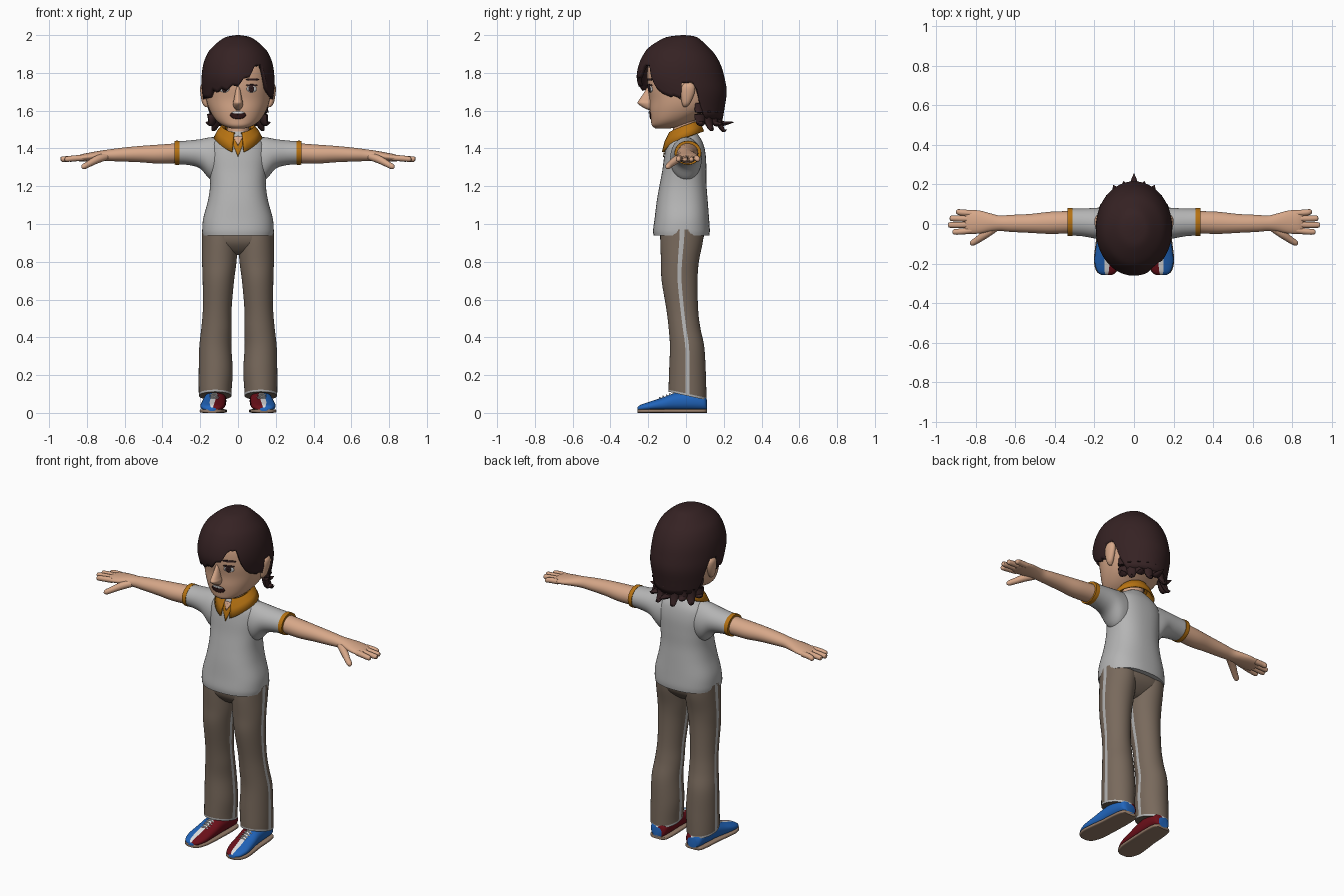
import bpy, bmesh, math
from mathutils import Vector
from mathutils.bvhtree import BVHTree

if "Cube" in bpy.data.objects:
    bpy.data.objects.remove(bpy.data.objects["Cube"])


def material(name, r, g, b):
    m = bpy.data.materials.new(name)
    m.diffuse_color = (r, g, b, 1)
    m.use_nodes = True
    m.node_tree.nodes["Principled BSDF"].inputs["Base Color"].default_value = m.diffuse_color
    return m


SKIN = material("skin", 0.68, 0.39, 0.25)
SHIRT = material("light grey", 0.46, 0.46, 0.46)
TROUSER = material("taupe", 0.19, 0.143, 0.108)
TRIM = material("orange trim", 0.47, 0.17, 0.006)
HAIR = material("dark brown hair", 0.036, 0.016, 0.017)
BLUE = material("shoe blue", 0.015, 0.13, 0.5)
RED = material("shoe red", 0.15, 0.005, 0.01)
WHITE = material("white", 0.75, 0.75, 0.75)
SOLE = material("sole tan", 0.3, 0.2, 0.14)
DARK = material("mouth dark", 0.03, 0.008, 0.008)


def spline(rows, k=5):
    """Catmull-Rom interpolation of rows of numbers."""
    out = []
    for i in range(len(rows) - 1):
        a, b, c, d = rows[max(i - 1, 0)], rows[i], rows[i + 1], rows[min(i + 2, len(rows) - 1)]
        for s in range(k):
            t = s / k
            out.append([0.5 * (2 * q + (r - p) * t + (2 * p - 5 * q + 4 * r - w) * t * t
                               + (3 * q - p - 3 * r + w) * t ** 3) for p, q, r, w in zip(a, b, c, d)])
    return out + [list(rows[-1])]


def build(name, rings, mats, rule=None, mirror=False, caps=(True, True), wrap=True, thick=0, offset=-1):
    """Skin a list of rings; rule(ring, column) picks the material index."""
    bm = bmesh.new()
    vs = [[bm.verts.new(p) for p in r] for r in rings]
    n = len(rings[0])
    for i in range(len(vs) - 1):
        for j in range(n if wrap else n - 1):
            k = (j + 1) % n
            f = bm.faces.new((vs[i][j], vs[i + 1][j], vs[i + 1][k], vs[i][k]))
            f.material_index = rule(i, j) if rule else 0
    if caps[0]:
        bm.faces.new(vs[0])
    if caps[1]:
        bm.faces.new(vs[-1][::-1])
    if all(caps):
        bmesh.ops.recalc_face_normals(bm, faces=bm.faces)
    me = bpy.data.meshes.new(name)
    bm.to_mesh(me)
    bm.free()
    for m in mats:
        me.materials.append(m)
    me.shade_smooth()
    me.set_sharp_from_angle(angle=math.radians(50))
    ob = bpy.data.objects.new(name, me)
    bpy.context.collection.objects.link(ob)
    if thick:
        s = ob.modifiers.new("thickness", 'SOLIDIFY')
        s.thickness, s.offset = thick, offset
    if mirror:
        ob.modifiers.new("mirror", 'MIRROR')
    return ob


def oval(n, e=2.0):
    f = lambda v: math.copysign(abs(v) ** (2 / e), v)
    return [(f(math.cos(2 * math.pi * j / n)), f(math.sin(2 * math.pi * j / n))) for j in range(n)]


def loft(name, rows, mats, axis='z', n=32, e=2.0, k=5, **kw):
    """Rows: position on axis, two centre coordinates, two half sizes, tilt."""
    rings = []
    for r in spline(rows, k):
        p, a, b, ha, hb = r[:5]
        tilt = r[5] if len(r) > 5 else 0
        ring = []
        for c, s in oval(n, e):
            u, v, w = a + ha * c, b + hb * s, p - tilt * s
            ring.append({'z': (u, v, w), 'x': (w, u, v), 'y': (u, w, v)}[axis])
        rings.append(ring)
    return build(name, rings, mats, **kw)


def tube(name, rows, mat, n=12, flat=1.0, **kw):
    """Rows: x, y, z, radius along a free path."""
    pts = spline(rows, 5)
    rings = []
    for i, p in enumerate(pts):
        t = Vector(pts[min(i + 1, len(pts) - 1)][:3]) - Vector(pts[max(i - 1, 0)][:3])
        u = t.cross(Vector((0.02, 0.01, 1))).normalized()
        v = t.cross(u).normalized()
        rings.append([Vector(p[:3]) + p[3] * (u * c + v * s * flat) for c, s in oval(n)])
    return build(name, rings, [mat], **kw)


def decal(name, target, outline, mat, lift, **kw):
    """Thin patch with an (x, z) outline laid on the front of target."""
    bm = bmesh.new()
    bm.from_mesh(target.data)
    tree = BVHTree.FromBMesh(bm)
    bm.free()
    cx = sum(p[0] for p in outline) / len(outline)
    cz = sum(p[1] for p in outline) / len(outline)
    rings, y = [], -0.19
    for s in (0.02, 0.35, 0.7, 1):
        ring = []
        for px, pz in outline:
            x, z = cx + (px - cx) * s, cz + (pz - cz) * s
            hit = tree.ray_cast(Vector((x, -1, z)), Vector((0, 1, 0)))[0]
            y = hit.y if hit else y
            ring.append((x, y - lift, z))
        rings.append(ring)
    return build(name, rings, [mat], caps=(False, False), thick=0.004, offset=0, **kw)


def ellipse(cx, cz, hx, hz):
    return [(cx + hx * c, cz + hz * s) for c, s in oval(20)]


# Trousers: legs with side stripes and a hem band, plus hips
NL = 56
loft("trouser_legs", [
    (.97, .095, -.02, .095, .115, 0), (.9, .096, -.024, .094, .112, 0), (.8, .099, -.032, .091, .1, 0),
    (.7, .104, -.034, .083, .095, 0), (.55, .11, -.02, .076, .084, 0), (.45, .114, -.008, .08, .084, 0),
    (.35, .12, .006, .085, .091, .003), (.22, .118, .008, .09, .097, .012),
    (.12, .121, .008, .087, .1, .02), (.09, .121, .008, .086, .1, .022)],
    [TROUSER, SHIRT], n=NL, mirror=True,
    rule=lambda i, j: int(j in (0, NL - 1, NL // 2 - 1, NL // 2) or i > 41))
loft("hips", [(.98, 0, -.02, .18, .115), (.93, 0, -.022, .187, .116), (.89, 0, -.026, .178, .1),
              (.85, 0, -.03, .1, .06), (.835, 0, -.03, .02, .02)], [TROUSER], n=40, e=2.5)

# Shoes: outer half blue, inner half red, white strip on top, tan sole
shoe = [(.11, .118, .032, .07), (.095, .118, .05, .095), (.04, .12, .058, .115), (-.05, .124, .06, .108),
        (-.12, .13, .063, .083), (-.19, .136, .063, .06), (-.24, .138, .047, .043), (-.258, .138, .022, .028)]


def shoe_rule(i, j):
    a = 2 * math.pi * (j + .5) / 36
    return 2 if abs(math.cos(a)) < .25 and math.sin(a) > 0 else int(math.cos(a) < 0)


loft("shoe_uppers", [(y, cx, .01 + (h - .01) / 2, hx, (h - .01) / 2) for y, cx, hx, h in shoe],
     [BLUE, RED, WHITE], 'y', n=36, e=2.3, rule=shoe_rule, mirror=True)
loft("shoe_soles", [(y, cx, .01, hx + .004, .01) for y, cx, hx, h in shoe], [SOLE], 'y', n=24, e=5, mirror=True)
for i in range(4):
    y, z = -.085 - i * .018, .1 - i * .007
    tube("shoe_lace", [(.098, y, z - .012, .004), (.127, y, z + .002, .004), (.156, y, z - .012, .004)],
         WHITE, n=6, mirror=True)

# Shirt body, sleeves and cuffs
torso = loft("shirt_body", [
    (.94, 0, -.024, .186, .148), (.97, 0, -.024, .189, .15), (1.03, 0, -.022, .184, .144),
    (1.12, 0, -.02, .16, .135), (1.2, 0, -.016, .148, .125), (1.28, 0, -.009, .15, .117),
    (1.36, 0, -.005, .156, .11), (1.42, 0, -.005, .145, .098), (1.46, 0, -.007, .105, .08),
    (1.49, 0, -.01, .06, .062)], [SHIRT], n=48, e=2.4)
loft("sleeves", [(.09, 0, 1.345, .08, .115), (.145, 0, 1.347, .084, .112), (.2, .004, 1.371, .077, .078),
                 (.26, .008, 1.377, .07, .065), (.33, .01, 1.377, .067, .06)], [SHIRT], 'x', mirror=True)
loft("sleeve_cuffs", [(.31, .01, 1.377, .071, .063), (.322, .01, 1.377, .071, .064),
                      (.335, .01, 1.377, .07, .063)], [TRIM], 'x', mirror=True)

# Collar: flared open band whose front ends droop, and a neck placket
collar = []
for hx, hy, z0, lean, droop in ((.066, .066, 1.505, .028, 0), (.085, .078, 1.515, .028, .008),
                                (.105, .09, 1.49, .032, .03), (.124, .103, 1.455, .034, .045)):
    ring = []
    for j in range(41):
        a = math.radians(14 + 332 * j / 40)
        front = max(0, math.cos(a)) ** 3
        ring.append((hx * math.sin(a), -.012 - hy * math.cos(a) - .012 * front * (droop > .02),
                     z0 - lean * math.cos(a) - droop * front))
    collar.append(ring)
build("collar", collar, [TRIM], caps=(False, False), wrap=False, thick=.01, offset=0)
decal("neck_placket", torso, [(-.04, 1.45), (-.02, 1.405), (0, 1.355), (.02, 1.405), (.04, 1.45), (0, 1.452)], TRIM, .004)
decal("neck_opening", torso, [(-.026, 1.462), (0, 1.415), (.026, 1.462), (0, 1.464)], SKIN, .009)

# Arms with palms, fingers and thumbs
loft("arms", [(.3, .01, 1.376, .056, .053), (.42, .006, 1.37, .056, .05), (.52, .003, 1.37, .048, .043),
              (.62, .003, 1.367, .043, .036), (.68, .004, 1.364, .039, .031), (.73, .008, 1.361, .047, .027),
              (.78, .01, 1.356, .058, .023), (.83, .01, 1.35, .06, .019), (.855, .01, 1.347, .054, .012)],
     [SKIN], 'x', n=28, mirror=True)
for y, tip in ((.058, .9), (.027, .932), (-.005, .94), (-.038, .918)):
    tube("finger", [(.82, y * .9 + .002, 1.35, .016), (.87, y, 1.347, .0155), (tip - .012, y * 1.05, 1.343, .014),
                    (tip - .003, y * 1.05, 1.342, .009), (tip, y * 1.05, 1.342, .002)], SKIN, mirror=True)
tube("thumb", [(.7, -.018, 1.357, .02), (.745, -.048, 1.342, .021), (.79, -.08, 1.318, .017),
               (.818, -.097, 1.303, .014), (.828, -.102, 1.298, .003)], SKIN, mirror=True)

# Neck, head, nose and ears
loft("neck", [(1.42, 0, -.01, .062, .062), (1.5, 0, -.01, .057, .058), (1.6, 0, -.01, .06, .06)], [SKIN])
head = loft("head", [
    (1.505, 0, -.125, .03, .035), (1.52, 0, -.1, .078, .08), (1.55, 0, -.07, .117, .116),
    (1.6, 0, -.032, .149, .16), (1.66, 0, -.015, .168, .178), (1.74, 0, -.015, .174, .19),
    (1.84, 0, -.015, .165, .185), (1.92, 0, -.015, .11, .13), (1.96, 0, -.015, .04, .05)],
    [SKIN], n=48, e=2.2)
loft("nose", [(1.735, 0, -.19, .008, .01), (1.69, 0, -.198, .016, .028), (1.655, 0, -.205, .023, .045),
              (1.638, 0, -.205, .027, .05), (1.615, 0, -.195, .021, .03), (1.603, 0, -.185, .008, .01)], [SKIN], n=20)
loft("ears", [(1.62, .165, -.005, .008, .008), (1.64, .172, 0, .017, .022), (1.69, .178, .008, .021, .036),
              (1.73, .179, .012, .02, .034), (1.752, .175, .012, .008, .012)], [SKIN], n=20, mirror=True)

# Painted face details
decal("eye_whites", head, ellipse(.072, 1.715, .026, .018), WHITE, .002, mirror=True)
decal("irises", head, ellipse(.07, 1.716, .015, .018), HAIR, .005, mirror=True)
decal("eyelids", head, ellipse(.073, 1.735, .03, .005), HAIR, .005, mirror=True)
decal("eyebrows", head, ellipse(.076, 1.765, .034, .006), HAIR, .004, mirror=True)
decal("mouth", head, ellipse(0, 1.577, .042, .021), DARK, .002)
decal("teeth", head, ellipse(0, 1.59, .034, .006), WHITE, .005)

# Hair shell: profile by height, lower edge by direction (degrees from the front)
profile = spline([(2.0, -.012, .002, .002), (1.997, -.015, .03, .04), (1.985, -.025, .075, .09),
                  (1.94, -.038, .132, .152), (1.9, -.036, .163, .188), (1.84, -.033, .185, .218),
                  (1.77, -.028, .193, .233), (1.7, -.012, .191, .228), (1.62, -.005, .178, .21),
                  (1.55, -.003, .165, .196), (1.48, -.003, .15, .18)], 6)
edge = [(-180, 1.54), (-122, 1.55), (-113, 1.62), (-106, 1.74), (-90, 1.735), (-84, 1.65), (-75, 1.68),
        (-62, 1.655), (-45, 1.7), (-20, 1.71), (0, 1.735), (20, 1.79), (34, 1.85), (42, 1.84), (52, 1.73),
        (62, 1.675), (75, 1.68), (84, 1.65), (90, 1.735), (106, 1.74), (113, 1.62), (122, 1.55), (180, 1.54)]


def lookup(table, x):
    """Linear lookup in rows sorted by their first number."""
    for a, b in zip(table, table[1:]):
        if x <= b[0]:
            t = (x - a[0]) / (b[0] - a[0])
            return [p + (q - p) * t for p, q in zip(a, b)]
    return table[-1]


rising = profile[::-1]
COLS, ROWS = 120, 26
shell = []
for i in range(ROWS + 1):
    ring = []
    for j in range(COLS):
        deg = 360 * j / COLS
        deg = deg if deg <= 180 else deg - 360
        a = math.radians(deg)
        tooth = .018 * abs((j % 6) / 3 - 1) if abs(deg) < 80 else 0
        z = 2 - (2 - lookup(edge, deg)[1] - .01 + tooth) * (i / ROWS) ** 1.7
        _, cy, hx, hy = lookup(rising, z)
        ring.append((hx * math.sin(a), cy - hy * math.cos(a), z))
    shell.append(ring)
build("hair_cap", shell, [HAIR], caps=(True, False), thick=.022)

# Flicked locks around the nape
for deg, out, tip_z in ((180, 1.36, 1.535), (164, 1.2, 1.495), (148, 1.24, 1.53), (132, 1.18, 1.5), (116, 1.2, 1.535)):
    for side in ((1,) if deg == 180 else (1, -1)):
        a = math.radians(deg)
        at = lambda f: (side * .16 * f * math.sin(a), -.005 - .192 * f * math.cos(a))
        tube("hair_lock", [(*at(.95), 1.64, .03), (*at(.93), 1.58, .034), (*at(.98), 1.535, .026),
                           (*at((1 + out) / 2), tip_z, .015), (*at(out), tip_z + .005, .001)], HAIR, n=10, flat=.6)
